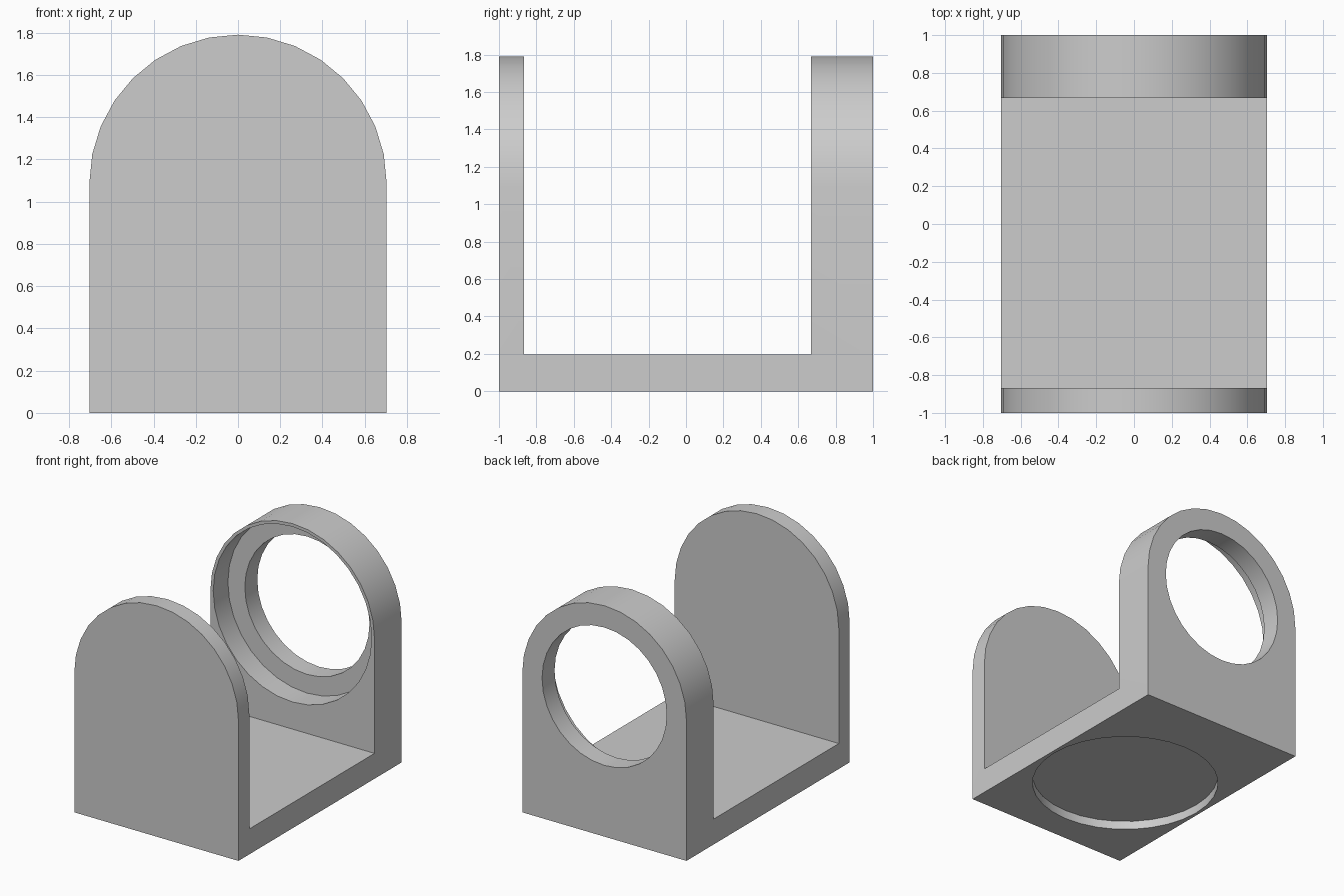
import bpy
import bmesh
from math import cos, sin, pi
from mathutils import Matrix, Vector

cube = bpy.data.objects.get("Cube")
if cube:
    bpy.data.objects.remove(cube, do_unlink=True)

SIDES = 32
HALF_WIDTH = 0.704
AXIS_Z = 1.087                        # height of the arch and bore centre
BASE_TOP = 0.197
FRONT_INNER, BACK_INNER = -0.867, 0.667
BORE_RADIUS, HOLE_RADIUS = 0.68, 0.535

grey = bpy.data.materials.new("light_grey")
grey.use_nodes = True
colour = (0.604, 0.604, 0.604, 1)
grey.diffuse_color = colour
grey.node_tree.nodes["Principled BSDF"].inputs["Base Color"].default_value = colour


def add_object(name, bm):
    bmesh.ops.recalc_face_normals(bm, faces=bm.faces)
    mesh = bpy.data.meshes.new(name)
    bm.to_mesh(mesh)
    bm.free()
    obj = bpy.data.objects.new(name, mesh)
    bpy.context.collection.objects.link(obj)
    mesh.materials.append(grey)
    return obj


def prism(name, profile, y0, y1):
    """Extrude an (x, z) outline from y0 to y1."""
    bm = bmesh.new()
    face = bm.faces.new([bm.verts.new((x, y0, z)) for x, z in profile])
    grown = bmesh.ops.extrude_face_region(bm, geom=[face])["geom"]
    verts = [v for v in grown if isinstance(v, bmesh.types.BMVert)]
    bmesh.ops.translate(bm, verts=verts, vec=(0, y1 - y0, 0))
    return add_object(name, bm)


def arc(radius, steps, z):
    return [(radius * cos(2 * pi * i / SIDES), z + radius * sin(2 * pi * i / SIDES))
            for i in range(steps)]


def cut(target, cutter):
    """Subtract the cutter from the target and discard it."""
    cutter.hide_render = True
    mod = target.modifiers.new("cut", 'BOOLEAN')
    mod.operation = 'DIFFERENCE'
    mod.solver = 'EXACT'
    mod.object = cutter
    bpy.ops.object.select_all(action='DESELECT')
    bpy.context.view_layer.objects.active = target
    target.select_set(True)
    bpy.ops.object.modifier_apply(modifier=mod.name)
    bpy.data.objects.remove(cutter, do_unlink=True)


# Arched block the full length of the bracket
outline = [(-HALF_WIDTH, 0), (HALF_WIDTH, 0)] + arc(HALF_WIDTH, SIDES // 2 + 1, AXIS_Z)
bracket = prism("bracket", outline, -1, 1)

# Open slot between the two upright walls
slot = [(-1, BASE_TOP), (1, BASE_TOP), (1, 2), (-1, 2)]
cut(bracket, prism("slot_cutter", slot, FRONT_INNER, BACK_INNER))

# Stepped round opening in the back wall
cut(bracket, prism("bore_cutter", arc(BORE_RADIUS, SIDES, AXIS_Z),
                   BACK_INNER - 0.1, BACK_INNER + 0.18))
cut(bracket, prism("hole_cutter", arc(HOLE_RADIUS, SIDES, AXIS_Z), BACK_INNER, 1.1))

# Shallow round recess under the base
bm = bmesh.new()
centre = Vector((0, (FRONT_INNER + BACK_INNER) / 2, 0))
bmesh.ops.create_cone(bm, cap_ends=True, segments=SIDES, radius1=BORE_RADIUS,
                      radius2=BORE_RADIUS, depth=0.134,
                      matrix=Matrix.Translation(centre))
cut(bracket, add_object("recess_cutter", bm))

bpy.ops.object.shade_smooth_by_angle(angle=pi / 6)
